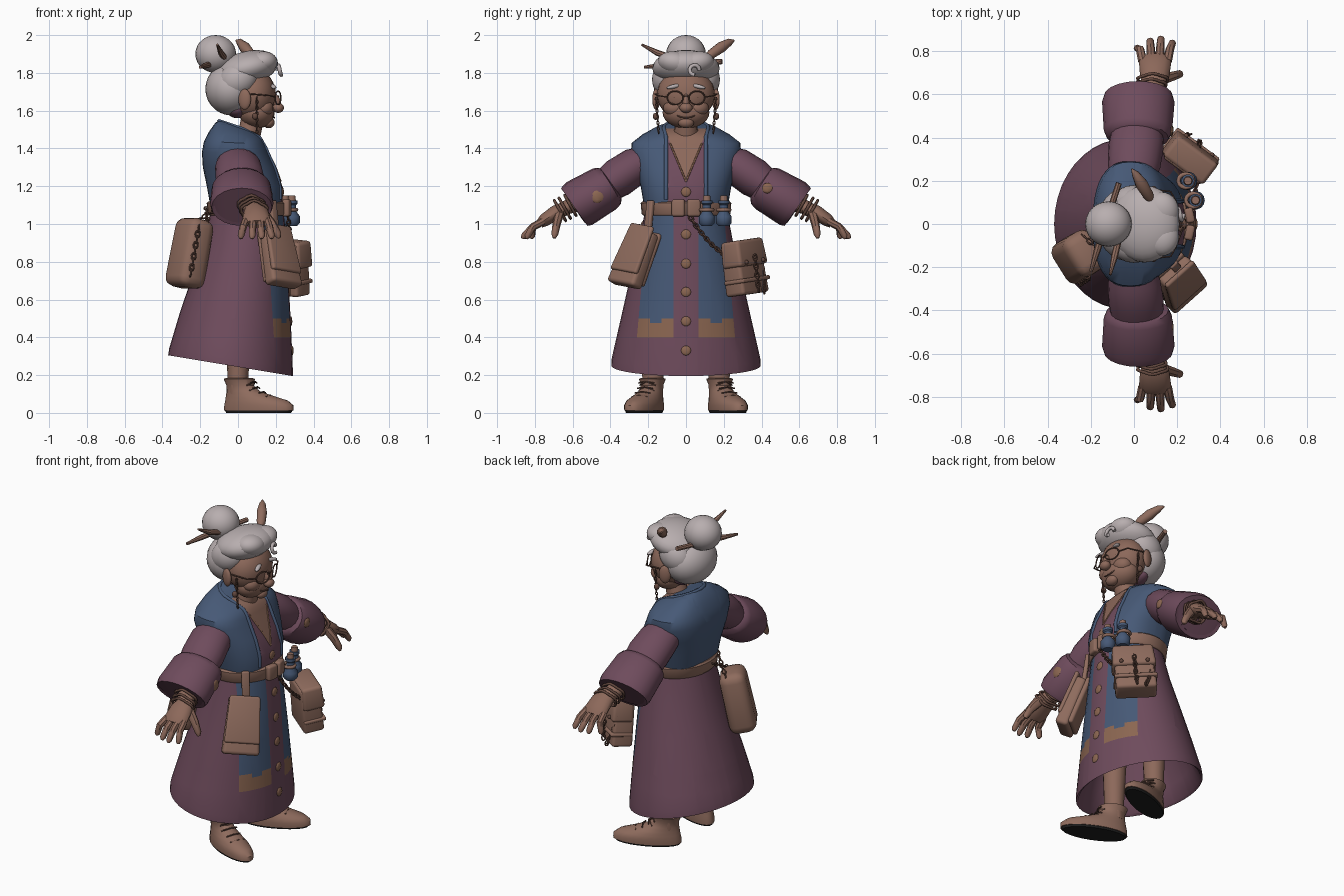
import bpy, bmesh, math
from mathutils import Vector, Matrix

if "Cube" in bpy.data.objects:
    bpy.data.objects.remove(bpy.data.objects["Cube"])


def material(name, rgb):
    m = bpy.data.materials.new(name)
    m.use_nodes = True
    m.diffuse_color = (*rgb, 1)
    m.node_tree.nodes["Principled BSDF"].inputs["Base Color"].default_value = (*rgb, 1)
    return m


PURPLE = material("plum cloth", (.157, .071, .108))
BLUE = material("blue cloth", (.062, .1, .182))
BROWN = material("brown leather", (.272, .148, .11))
SKIN = material("warm skin", (.265, .14, .103))
GOLD = material("ochre", (.26, .134, .083))
GREY = material("grey hair", (.48, .425, .43))
DARK = material("dark metal", (.125, .064, .048))
BLACK = material("black sole", (.012, .012, .012))


def finish(name, bm, mat, mirror=False):
    bmesh.ops.recalc_face_normals(bm, faces=bm.faces)
    me = bpy.data.meshes.new(name)
    bm.to_mesh(me)
    bm.free()
    for m in mat if isinstance(mat, list) else [mat]:
        me.materials.append(m)
    me.polygons.foreach_set("use_smooth", [True] * len(me.polygons))
    me.set_sharp_from_angle(angle=math.radians(42))
    ob = bpy.data.objects.new(name, me)
    bpy.context.collection.objects.link(ob)
    if mirror:
        mirrored(ob)
    return ob


def mirrored(ob):
    mod = ob.modifiers.new("both sides", "MIRROR")
    mod.use_axis = (False, True, False)
    mod.use_mirror_merge = False


def bridge(bm, rings):
    n = len(rings[0])
    for a, b in zip(rings, rings[1:]):
        for i in range(n):
            bm.faces.new((a[i], a[(i + 1) % n], b[(i + 1) % n], b[i]))
    bm.faces.new(rings[0])
    bm.faces.new(rings[-1])


def rounded(v, power):
    return math.copysign(abs(v) ** power, v)


def stack(name, rows, mat, n=32, cuts=(), rule=None, move=None, mirror=False, power=1):
    """Ellipses stacked upward: (z, centre x, radius x, radius y, slope); power below 1 squares them."""
    bm = bmesh.new()
    rings = []
    for z, cx, rx, ry, *s in rows:
        k = s[0] if s else 0
        angles = [2 * math.pi * i / n for i in range(n)]
        spots = [(rx * rounded(math.cos(t), power), ry * rounded(math.sin(t), power)) for t in angles]
        rings.append([bm.verts.new((cx + x, y, z + k * x)) for x, y in spots])
    bridge(bm, rings)
    for co, no in cuts:
        bmesh.ops.bisect_plane(bm, geom=bm.verts[:] + bm.edges[:] + bm.faces[:], plane_co=co, plane_no=no)
    if rule:
        for f in bm.faces:
            f.material_index = rule(f.calc_center_median())
    if move:
        bm.transform(move)
    return finish(name, bm, mat, mirror)


def tube(name, rows, mat, n=16, mirror=False):
    """Loft along a path: (point, radius toward x, other radius)."""
    bm = bmesh.new()
    pts = [Vector(r[0]) for r in rows]
    rings = []
    for i, (p, (_, ra, rb)) in enumerate(zip(pts, rows)):
        d = (pts[min(i + 1, len(pts) - 1)] - pts[max(i - 1, 0)]).normalized()
        a = (Vector((1, 0, 0)) - d * d.x).normalized()
        b = d.cross(a)
        angles = [2 * math.pi * j / n for j in range(n)]
        rings.append([bm.verts.new(p + a * ra * math.cos(t) + b * rb * math.sin(t)) for t in angles])
    bridge(bm, rings)
    return finish(name, bm, mat, mirror)


def placed(loc, rot=(0, 0, 0)):
    r = [math.radians(a) for a in rot]
    turn = Matrix.Rotation(r[2], 4, 'Z') @ Matrix.Rotation(r[1], 4, 'Y') @ Matrix.Rotation(r[0], 4, 'X')
    return Matrix.Translation(loc) @ turn


def blob(name, loc, size, mat, rot=(0, 0, 0), mirror=False, seg=24):
    bm = bmesh.new()
    bmesh.ops.create_uvsphere(bm, u_segments=seg, v_segments=seg // 2 + 2, radius=1)
    bm.transform(placed(loc, rot) @ Matrix.Diagonal((*size, 1)))
    return finish(name, bm, mat, mirror)


def box(name, frame, loc, size, mat, taper=1, bevel=.02):
    """Rounded box in a local frame; taper narrows the top."""
    bm = bmesh.new()
    bmesh.ops.create_cube(bm, size=1)
    for v in bm.verts:
        k = taper if v.co.z > 0 else 1
        v.co = Vector((v.co.x * size[0] * k, v.co.y * size[1] * k, v.co.z * size[2])) + Vector(loc)
    bmesh.ops.bevel(bm, geom=bm.edges[:], offset=bevel, segments=3, affect='EDGES', profile=.5)
    bm.transform(frame)
    return finish(name, bm, mat)


def wire(name, splines, radius, mat, closed=False, mirror=False):
    cu = bpy.data.curves.new(name, 'CURVE')
    cu.dimensions, cu.bevel_depth, cu.bevel_resolution, cu.use_fill_caps = '3D', radius, 1, True
    for pts in splines:
        sp = cu.splines.new('POLY')
        sp.points.add(len(pts) - 1)
        for q, p in zip(sp.points, pts):
            q.co = (*p, 1)
        sp.use_cyclic_u = closed
    cu.materials.append(mat)
    ob = bpy.data.objects.new(name, cu)
    bpy.context.collection.objects.link(ob)
    if mirror:
        mirrored(ob)


def loop(centre, a, b, n=12, wave=0):
    ts = [2 * math.pi * i / n for i in range(n)]
    return [Vector(centre) + (Vector(a) * math.cos(t) + Vector(b) * math.sin(t)) * (1 + wave * math.sin(5 * t)) for t in ts]


def chain(name, start, end, sag, count, mirror=False, size=.017, thick=.0045):
    s, e = Vector(start), Vector(end)
    d = (e - s).normalized()
    u = d.cross(Vector((1, .3, .2))).normalized()
    sides = (u, d.cross(u))
    links = []
    for i in range(count):
        t = (i + .5) / count
        p = s.lerp(e, t) - Vector((0, 0, sag * 4 * t * (1 - t)))
        links.append(loop(p, d * size, sides[i % 2] * size * .6, 8))
    wire(name, links, thick, DARK, True, mirror)


# Skirt with front panels, worn patches and a hollow underside
def skirt_rule(c):
    y = abs(c.y)
    if c.x > .03 and c.z > .4 and .065 < y < .26 - .09 * (c.z - .4):
        worn = .475 if .13 < y < .19 else .5
        return 2 if c.z < worn else 1
    return 0


skirt_cuts = [((0, s * y, 0), (0, 1, 0)) for s in (-1, 1) for y in (.065, .13, .19)]
skirt_cuts += [((0, s * .26, .4), (0, s, .09)) for s in (-1, 1)]
skirt_cuts += [((0, 0, z), (0, 0, 1)) for z in (.4, .475, .5)]
skirt = stack("skirt", [(.6, -.02, .2, .24), (.26, -.04, .315, .38, -.167), (.25, -.04, .33, .395, -.167),
                        (.29, -.037, .327, .393, -.16), (.5, -.015, .295, .345, -.08), (.7, .01, .258, .3, -.03),
                        (.9, .035, .222, .25), (1.08, .05, .19, .215)],
              [PURPLE, BLUE, GOLD], 40, skirt_cuts, skirt_rule)


# Torso: blue vest, plum placket, open neckline
def torso_rule(c):
    if c.x > .03 and abs(c.y) < (c.z - 1.23) * .42:
        return 2
    return 1 if c.x > .03 and abs(c.y) < .095 else 0


torso_cuts = [((0, s * .095, 0), (0, 1, 0)) for s in (-1, 1)]
torso_cuts += [((0, 0, 1.23), (0, s, -.42)) for s in (-1, 1)] + [((.03, 0, 0), (1, 0, 0))]
torso = stack("torso", [(1.05, .05, .18, .205), (1.11, .043, .192, .225), (1.2, .035, .2, .24), (1.3, .007, .193, .27),
                        (1.38, -.015, .176, .292), (1.43, -.018, .162, .287, -.05), (1.47, -.01, .142, .232, -.15),
                        (1.5, 0, .12, .165, -.3), (1.515, .005, .1, .11, -.35)],
              [BLUE, PURPLE, SKIN], 40, torso_cuts, torso_rule, power=.8)
stack("belt", [(1.045, .048, .2, .226), (1.055, .048, .208, .235), (1.11, .044, .21, .24), (1.12, .042, .2, .23)], BROWN)
bpy.context.view_layer.update()


def front_of(ob, y, z):
    return ob.ray_cast((2, y, z), (-1, 0, 0))[1]


def lapel(side):
    return [front_of(torso, side * .105, 1.13 + .055 * i) for i in range(7)]


nape = [math.radians(a) for a in range(80, 281, 20)]
back_collar = [(.005 + .105 * math.cos(t), .118 * math.sin(t), 1.51 - .035 * math.cos(t)) for t in nape]
wire("shawl_collar", [lapel(1) + back_collar + lapel(-1)[::-1]], .011, BLUE)
for z in (1.17, .945, .79, .64, .485, .33):
    p = front_of(torso if z > 1.1 else skirt, 0, z)
    blob("coat_button", p, (.008, .026, .026), GOLD, seg=12)
wire("neckline_trim", [[front_of(torso, s * y, 1.225 + y / .42) for y in (0, .03, .06, .085)] for s in (-1, 1)],
     .005, GOLD)
for s in (-1, 1):
    box("belt_knot", placed((.258, s * .04, 1.085), (0, 0, s * 12)), (0, 0, 0), (.04, .07, .09), BROWN, bevel=.012)

# Sleeves, cuffs and arms
tube("sleeve", [((-.01, .19, 1.34), .1, .08), ((0, .27, 1.305), .122, .1), ((.01, .36, 1.245), .128, .105),
                ((.015, .43, 1.195), .12, .09)], PURPLE, 20, True)
tube("cuff", [((.015, .39, 1.212), .11, .09), ((.015, .405, 1.202), .145, .113), ((.018, .43, 1.187), .158, .124),
              ((.02, .565, 1.108), .168, .132), ((.02, .592, 1.09), .16, .122), ((.02, .585, 1.094), .14, .1),
              ((.02, .5, 1.14), .1, .07)], PURPLE, 20, True)
for y, z, size in ((-.47, 1.145, .034), (.43, 1.19, .028)):
    blob("sleeve_patch", (.175, y, z), (.008, size, size), GOLD, (0, 0, 4 if y < 0 else -4), seg=8)
tube("forearm", [((.03, .48, 1.16), .06, .05), ((.06, .58, 1.11), .055, .045), ((.085, .65, 1.08), .045, .036)],
     SKIN, 14, True)
wire("bracelets", [loop((.07 + k * .3, .61 + k, 1.095 - k * .5), (.068, 0, 0), (0, .03, .053), 20, .08)
                   for k in (0, .03, .055)], .008, DARK, True, True)

# Hands
tube("palm", [((.085, .63, 1.085), .047, .038), ((.095, .69, 1.06), .068, .04), ((.098, .75, 1.02), .075, .035),
              ((.098, .775, 1.0), .062, .024)], SKIN, 14, True)
for x, tip, y in ((.04, .015, .82), (.08, .075, .855), (.118, .125, .865), (.155, .178, .845)):
    tube("finger", [((x, .755, 1.015), .021, .021), (((x + tip) / 2, .81, .985), .02, .02),
                    ((tip, y - .005, .935), .017, .016), ((tip, y, .922), .008, .008)], SKIN, 8, True)
tube("thumb", [((.13, .67, 1.06), .028, .026), ((.18, .685, 1.0), .024, .022), ((.212, .695, .945), .019, .018),
               ((.218, .697, .925), .008, .008)], SKIN, 8, True)

# Legs and boots
foot = placed((0, .175, 0), (0, 0, 23))
tube("leg", [((0, .175, .1), .052, .055), ((0, .175, .25), .058, .06), ((0, .17, .5), .07, .07)], SKIN, 14, True)
stack("boot_sole", [(0, .118, .185, .07), (.014, .12, .194, .074)], BLACK, 24, move=foot, mirror=True)
stack("boot", [(.012, .12, .198, .077), (.04, .12, .197, .079), (.065, .107, .178, .075), (.09, .067, .134, .066),
               (.115, .03, .092, .058), (.145, .012, .075, .056), (.18, .008, .086, .068), (.185, .008, .07, .055)],
      BROWN, 24, move=foot, mirror=True)
wire("boot_laces", [[foot @ Vector((x - .02, s * .045, z - .012)), foot @ Vector((x + .008, 0, z + .008)),
                     foot @ Vector((x, -s * .045, z))]
                    for x, z in ((.18, .085), (.14, .105), (.105, .13), (.09, .158)) for s in (-1, 1)],
     .004, DARK, mirror=True)

# Head and face
tube("neck", [((.03, 0, 1.4), .075, .085), ((.065, 0, 1.5), .06, .062), ((.085, 0, 1.6), .06, .06)], SKIN)
blob("nape_cloth", (-.005, 0, 1.605), (.055, .1, .045), PURPLE)
blob("face", (.08, 0, 1.685), (.12, .153, .14), SKIN)
blob("jaw", (.1, 0, 1.59), (.094, .124, .084), SKIN)
blob("chin", (.162, 0, 1.537), (.032, .042, .03), SKIN)
blob("cheek", (.135, .06, 1.615), (.052, .06, .048), SKIN, mirror=True)
blob("nose_bridge", (.197, 0, 1.65), (.028, .018, .045), SKIN, (0, -25, 0))
blob("nose_tip", (.213, 0, 1.615), (.03, .034, .027), SKIN)
blob("ear", (.035, .158, 1.66), (.035, .018, .055), SKIN, (0, 0, 20), True)
blob("eye", (.177, .055, 1.672), (.012, .018, .01), DARK, mirror=True, seg=12)
blob("brow", (.185, .065, 1.728), (.014, .042, .011), GREY, (-12, 0, -18), True, 12)
wire("mouth", [[(.18, -.05, 1.577), (.19, -.025, 1.565), (.193, 0, 1.562), (.19, .025, 1.565), (.18, .05, 1.577)]],
     .004, DARK)
wire("spectacle_rim", [loop((.212, .058, 1.668), (-.015, .042, 0), (0, 0, .036), 18)], .004, DARK, True, True)
wire("spectacle_arm", [[(.216, 0, 1.678), (.214, .017, 1.675)], [(.197, .1, 1.672), (.17, .15, 1.68), (.04, .165, 1.69)]],
     .004, DARK, mirror=True)
chain("spectacle_chain", (.1, .158, 1.67), (.1, .145, 1.48), 0, 12, True, .01, .003)
blob("earring", (.09, .16, 1.57), (.016, .016, .019), DARK, mirror=True, seg=12)

# Hair, bun and ornaments
blob("hair_back", (-.035, 0, 1.715), (.138, .17, .14), GREY)
blob("hair_top", (.05, 0, 1.825), (.165, .178, .09), GREY, (0, -14, 0))
blob("hair_side", (.0, .1, 1.765), (.105, .08, .09), GREY, (0, -30, 0), True)
blob("hair_roll", (.125, .055, 1.85), (.084, .095, .062), GREY, (12, -8, -12), True)
wire("forehead_curl", [[(.205 + .003 * i, .045 + .026 * math.cos(i * .6), 1.815 + .026 * math.sin(i * .6))
                        for i in range(9)]], .011, GREY)
blob("bun", (-.118, 0, 1.9), (.108, .105, .1), GREY)
tube("hair_stick", [((-.2, -.22, 1.83), .008, .008), ((-.17, -.12, 1.84), .016, .016), ((-.07, .19, 1.86), .014, .014)],
     BROWN, 8)
tube("hair_stick", [((-.11, -.235, 1.95), .006, .006), ((-.09, -.15, 1.905), .016, .016), ((-.04, .06, 1.84), .014, .014)],
     BROWN, 8)
tube("feather", [((.085, .09, 1.87), .008, .008), ((.065, .135, 1.9), .026, .026), ((.035, .185, 1.935), .03, .03),
                 ((.008, .23, 1.963), .018, .02), ((-.01, .255, 1.972), .004, .004)], BROWN, 10)

# Satchel hanging at the front left
satchel = placed((.255, .305, .775), (5, -7, 53))
box("satchel", satchel, (0, 0, -.01), (.125, .235, .28), BROWN, .92, .018)
box("satchel_flap", satchel, (.012, 0, .07), (.13, .25, .14), BROWN, .92, .018)
box("satchel_trim", satchel, (.01, 0, -.075), (.13, .245, .022), BROWN, bevel=.008)
for y in (-.075, .075):
    blob("satchel_stud", satchel @ Vector((.078, y, .02)), (.012, .012, .012), DARK, seg=10)
chain("satchel_chain", satchel @ Vector((.085, 0, .05)), satchel @ Vector((.075, 0, -.14)), 0, 8)
chain("belt_chain", (.265, .02, 1.04), (.29, .2, .84), .02, 13)
chain("satchel_side_chain", (.19, .4, .83), (.26, .415, .64), .02, 10)

# Folded pouch hanging at the front right
pouch = placed((.215, -.265, .835), (-8, -23, -45))
box("pouch", pouch, (0, 0, -.02), (.08, .215, .31), BROWN, .8, .02)
box("pouch_flap", pouch, (.035, 0, .025), (.03, .205, .27), BROWN, .85, .012)
box("pouch_back", pouch, (-.04, 0, .0), (.04, .2, .3), BROWN, .8, .015)
box("pouch_strap", placed((.19, -.195, 1.04), (0, -8, -45)), (0, 0, 0), (.025, .045, .17), BROWN, bevel=.008)

# Rounded bag at the back right
bag = placed((-.255, -.15, .845), (0, -12, 212))
box("back_bag", bag, (0, 0, 0), (.16, .215, .37), BROWN, .95, .05)
chain("back_bag_tie", bag @ Vector((.04, .108, .14)), bag @ Vector((.04, .11, -.13)), 0, 9, size=.02)
for y in (-.08, .08):
    chain("back_bag_chain", bag @ Vector((-.03, y, .17)), (-.13 - y * .5, -.1 + y, 1.09), 0, 6)

# Bottles on the belt
for x, y in ((.285, .11), (.25, .2)):
    up = placed((x, y, .99))
    stack("bottle", [(0, 0, .028, .028), (.015, 0, .042, .042), (.05, 0, .043, .043), (.08, 0, .022, .022),
                     (.11, 0, .022, .022), (.118, 0, .03, .03), (.135, 0, .03, .03)], BLUE, 14, move=up)
    stack("bottle_cork", [(.13, 0, .022, .022), (.16, 0, .018, .018)], BROWN, 12, move=up)
    wire("bottle_loop", [loop((x - .01, y, 1.075), (.035, 0, 0), (0, .032, 0))], .01, BROWN, True)
